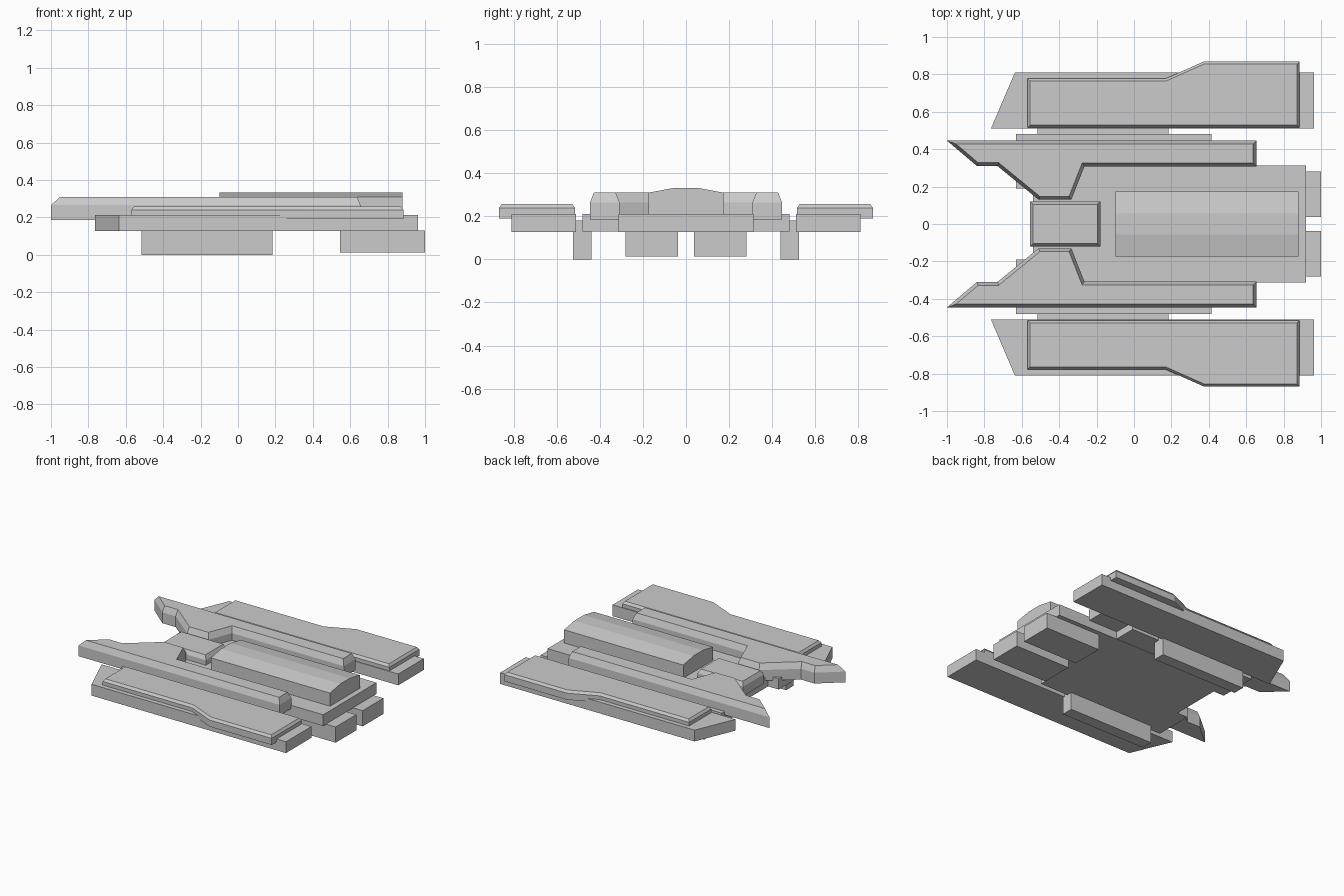
import bpy, bmesh

if "Cube" in bpy.data.objects:
    bpy.data.objects.remove(bpy.data.objects["Cube"])


def prism(name, outline, z0, z1, chamfer=None, mirror=False):
    """Extrude a top-view outline from z0 to z1; chamfer = (inset, height) of the top rim."""
    bm = bmesh.new()
    shoulder = z1 - (chamfer[1] if chamfer else 0)
    low = bm.faces.new([bm.verts.new((x, y, z0)) for x, y in outline])
    ext = bmesh.ops.extrude_face_region(bm, geom=[low], use_keep_orig=True)["geom"]
    for v in ext:
        if isinstance(v, bmesh.types.BMVert):
            v.co.z = shoulder
    bmesh.ops.recalc_face_normals(bm, faces=bm.faces)
    if chamfer:
        bm.normal_update()
        top = [f for f in bm.faces if f.normal.z > 0.9]
        bmesh.ops.inset_region(bm, faces=top, thickness=chamfer[0], depth=0,
                               use_even_offset=True, use_boundary=True)
        for v in {v for f in top for v in f.verts}:
            v.co.z = z1
    return finish(name, bm, mirror)


def finish(name, bm, mirror=False):
    bmesh.ops.recalc_face_normals(bm, faces=bm.faces)
    me = bpy.data.meshes.new(name)
    bm.to_mesh(me)
    bm.free()
    ob = bpy.data.objects.new(name, me)
    bpy.context.collection.objects.link(ob)
    if mirror:
        m = ob.modifiers.new("Mirror", "MIRROR")
        m.use_axis = (False, True, False)
        m.use_mirror_merge = False
    return ob


def rect(x0, x1, y0, y1):
    return [(x0, y0), (x1, y0), (x1, y1), (x0, y1)]


# Central hull and its side shelves
prism("hull", rect(-0.54, 0.92, -0.313, 0.313), 0.128, 0.212)
prism("hull_shelf", rect(-0.63, 0.415, 0.19, 0.48), 0.13, 0.21, mirror=True)

# Cockpit hatch
prism("hatch", rect(-0.555, -0.18, -0.12, 0.12), 0.18, 0.28, (0.015, 0.03))

# Faceted engine cover: cross-section in y/z swept along x
section = [(-0.175, 0.2), (0.175, 0.2), (0.175, 0.31), (0.055, 0.332),
           (-0.055, 0.332), (-0.175, 0.31)]
bm = bmesh.new()
face = bm.faces.new([bm.verts.new((-0.10, y, z)) for y, z in section])
ext = bmesh.ops.extrude_face_region(bm, geom=[face], use_keep_orig=True)["geom"]
for v in ext:
    if isinstance(v, bmesh.types.BMVert):
        v.co.x = 0.88
finish("engine_cover", bm)

# Long prow rails
prism("prow_rail", [(-1, 0.446), (-0.84, 0.31), (-0.73, 0.31), (-0.51, 0.13),
                    (-0.335, 0.13), (-0.265, 0.308), (0.655, 0.308), (0.655, 0.446)],
      0.185, 0.31, (0.018, 0.045), True)

# Outer pods with stepped armour plates
prism("side_pod", [(-0.765, 0.51), (0.962, 0.51), (0.962, 0.81), (-0.637, 0.81)],
      0.128, 0.212, mirror=True)
prism("armour_plate", [(-0.57, 0.515), (0.885, 0.515), (0.885, 0.868), (0.372, 0.868),
                       (0.167, 0.777), (-0.57, 0.777)], 0.19, 0.257, (0.013, 0.018), True)

# Landing skids and rear thrusters
prism("skid", rect(-0.517, 0.185, 0.438, 0.525), 0.0, 0.18, mirror=True)
prism("thruster", rect(0.545, 1.0, 0.038, 0.28), 0.013, 0.13, mirror=True)
